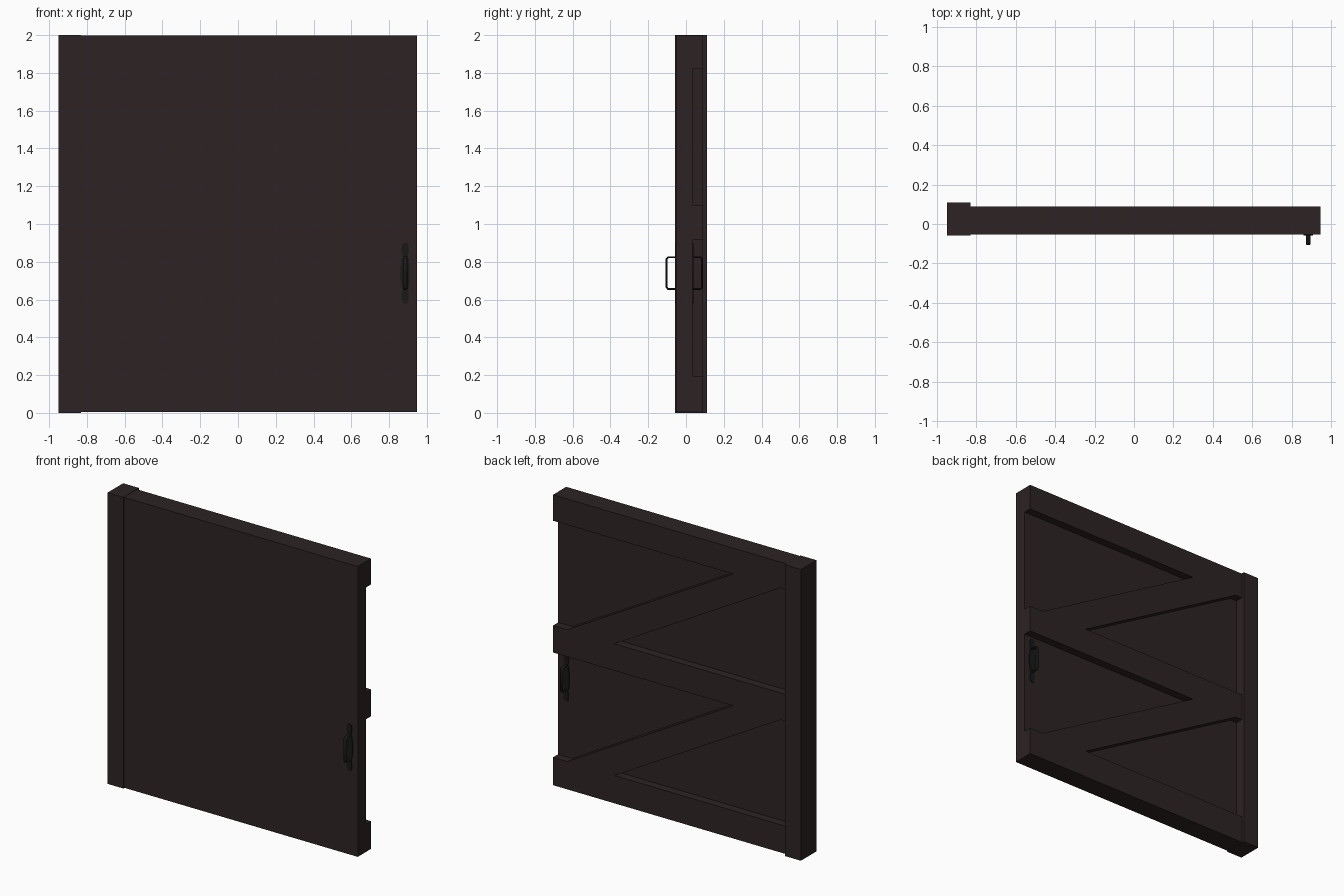
import bpy, bmesh, math
from mathutils import Vector

if "Cube" in bpy.data.objects:
    bpy.data.objects.remove(bpy.data.objects["Cube"])

def mat(name, c):
    m = bpy.data.materials.new(name)
    m.diffuse_color = (*c, 1)
    m.use_nodes = True
    m.node_tree.nodes["Principled BSDF"].inputs["Base Color"].default_value = m.diffuse_color
    return m

WOOD = mat("dark_brown_wood", (0.026, 0.017, 0.017))
IRON = mat("black_iron", (0.010, 0.009, 0.009))

def prism(name, outline, y0, y1, m):
    """Extrude an (x, z) outline from y0 to y1."""
    bm = bmesh.new()
    f = bm.faces.new([bm.verts.new((x, y0, z)) for x, z in outline])
    r = bmesh.ops.extrude_face_region(bm, geom=[f])
    vs = [v for v in r["geom"] if isinstance(v, bmesh.types.BMVert)]
    bmesh.ops.translate(bm, verts=vs, vec=(0, y1 - y0, 0))
    bmesh.ops.recalc_face_normals(bm, faces=bm.faces)
    me = bpy.data.meshes.new(name)
    bm.to_mesh(me)
    bm.free()
    me.materials.append(m)
    o = bpy.data.objects.new(name, me)
    bpy.context.collection.objects.link(o)
    return o

def rect(x0, x1, z0, z1):
    return [(x0, z0), (x1, z0), (x1, z1), (x0, z1)]

L, R, B, T = -0.83, 0.947, 0.004, 1.998
FRONT, BACK = -0.053, 0.035

# hinge post and flat front panel
prism("hinge_post", rect(-0.95, L, 0, 2), -0.058, 0.11, WOOD)
prism("panel", rect(L, R, B, T), FRONT, BACK, WOOD)

# back frame: three rails and two braces as one outline with triangular notches
right, left = [], []
for z in (0.195, 1.10):
    top = z + 0.72
    right += [(R, z), (0.84, z), (-0.42, top), (R, top)]
    left += [(L, z), (0.48, z), (-0.78, top), (L, top)]
frame = [(L, B), (R, B)] + right + [(R, T), (L, T)] + left[::-1]
prism("back_frame", frame, BACK, 0.09, WOOD)

# handles, one on each face of the panel
HX, HZ = 0.885, 0.74
half = [(0.010, 0.160), (0.017, 0.148), (0.019, 0.115), (0.013, 0.088),
        (0.019, 0.075), (0.024, 0.035)]
side = half + [(x, -z) for x, z in half[::-1]]
plate = [(HX + x, HZ + z) for x, z in side] + [(HX - x, HZ + z) for x, z in side[::-1]]

def handle(name, y, s):
    prism(name + "_plate", plate, y, y + s * 0.005, IRON)
    cu = bpy.data.curves.new(name + "_grip", "CURVE")
    cu.dimensions = "3D"
    cu.bevel_depth = 0.006
    cu.bevel_resolution = 1
    cu.use_fill_caps = True
    sp = cu.splines.new("POLY")
    prof = [(0, -0.084), (0.042, -0.084), (0.050, -0.074)]
    prof += [(d, -z) for d, z in prof[::-1]]
    sp.points.add(len(prof) - 1)
    for p, (d, z) in zip(sp.points, prof):
        p.co = (0, s * d, z, 1)
    cu.materials.append(IRON)
    o = bpy.data.objects.new(name + "_grip", cu)
    o.location = (HX, y, HZ)
    o.scale.x = 1.9
    bpy.context.collection.objects.link(o)

handle("front_handle", FRONT, -1)
handle("back_handle", BACK, 1)
